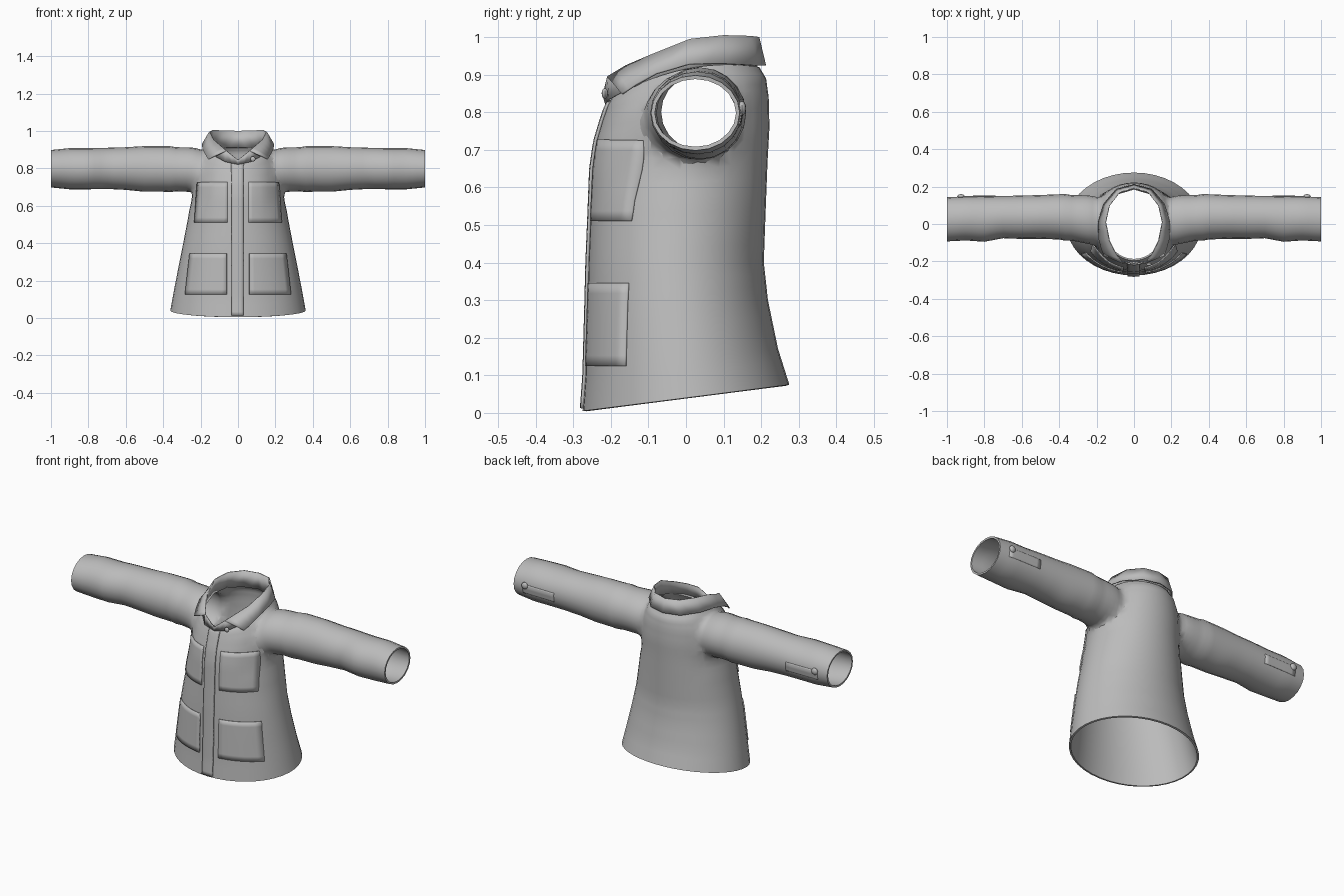
import bpy, bmesh, math
from mathutils import Vector
from mathutils.bvhtree import BVHTree

cube = bpy.data.objects.get("Cube")
if cube:
    bpy.data.objects.remove(cube, do_unlink=True)

cloth = bpy.data.materials.new("grey cloth")
cloth.use_nodes = True
GREY = (0.5, 0.5, 0.5, 1)
cloth.diffuse_color = GREY
cloth.node_tree.nodes["Principled BSDF"].inputs["Base Color"].default_value = GREY


def make_object(name, bm, thickness=0, angle=40):
    """Turn a bmesh into a smooth-shaded object, optionally given thickness."""
    bmesh.ops.recalc_face_normals(bm, faces=bm.faces)
    mesh = bpy.data.meshes.new(name)
    bm.to_mesh(mesh)
    bm.free()
    mesh.materials.append(cloth)
    obj = bpy.data.objects.new(name, mesh)
    bpy.context.collection.objects.link(obj)
    if thickness:
        solid = obj.modifiers.new("thickness", "SOLIDIFY")
        solid.thickness = thickness
        solid.offset = -1
    bpy.ops.object.select_all(action="DESELECT")
    obj.select_set(True)
    bpy.context.view_layer.objects.active = obj
    bpy.ops.object.shade_smooth_by_angle(angle=math.radians(angle))
    return obj


def refine(rows, steps=3):
    """Insert evenly blended rows between the given ones."""
    out = []
    for a, b in zip(rows, rows[1:]):
        out += [[p + (q - p) * i / steps for p, q in zip(a, b)] for i in range(steps)]
    return out + [list(rows[-1])]


def loft(rows, ring_point, segments):
    """Closed tube with fan caps; returns the mesh and both cap centres."""
    bm = bmesh.new()
    rings = [[bm.verts.new(ring_point(row, math.tau * i / segments))
              for i in range(segments)] for row in rows]
    for a, b in zip(rings, rings[1:]):
        for i in range(segments):
            j = (i + 1) % segments
            bm.faces.new((a[i], a[j], b[j], b[i]))
    centres = []
    for ring in (rings[0], rings[-1]):
        centre = sum((v.co for v in ring), Vector()) / segments
        hub = bm.verts.new(centre)
        centres.append(centre)
        for i in range(segments):
            bm.faces.new((ring[i], ring[(i + 1) % segments], hub))
    return bm, centres


# Torso rows: front z, back z, side lift, half width, front y, back y
TORSO = [
    (.005, .075, 0, .362, -.275, .275),
    (.10, .17, 0, .345, -.268, .245),
    (.28, .30, 0, .315, -.263, .218),
    (.40, .40, 0, .293, -.260, .207),
    (.52, .54, 0, .268, -.255, .212),
    (.65, .67, 0, .247, -.250, .217),
    (.72, .76, 0, .240, -.240, .222),
    (.78, .84, .01, .225, -.222, .220),
    (.82, .89, .025, .200, -.208, .213),
    (.84, .92, .035, .170, -.195, .195),
]
# Sleeve rows: x, centre y, centre z, y radius, z radius
SLEEVE = [
    (.15, .015, .785, .11, .09),
    (.22, .020, .793, .142, .127),
    (.30, .030, .794, .132, .126),
    (.40, .038, .797, .121, .122),
    (.50, .038, .797, .117, .122),
    (.60, .036, .799, .116, .114),
    (.70, .037, .800, .113, .110),
    (.80, .027, .798, .122, .110),
    (.90, .030, .798, .118, .110),
    (1.0, .025, .798, .118, .100),
]


def torso_point(row, t):
    zf, zb, lift, half, yf, yb = row
    s = math.sin(t)
    return (half * math.cos(t), (yf + yb) / 2 + s * (yb - yf) / 2,
            (zf + zb) / 2 + s * (zb - zf) / 2 + lift * (1 - s * s))


def sleeve_point(side):
    return lambda r, t: (side * r[0], r[1] + r[3] * math.cos(t), r[2] + r[4] * math.sin(t))


# Coat shell: torso and sleeves merged, then opened at hem, neck and cuffs
torso_bm, openings = loft(refine(TORSO), torso_point, 40)
coat = make_object("coat_shell", torso_bm)
parts = []
for side in (1, -1):
    bm, caps = loft(refine(SLEEVE), sleeve_point(side), 20)
    openings.append(caps[1])
    sleeve = make_object("sleeve_cutter", bm)
    parts.append(sleeve)
    join = coat.modifiers.new("join", "BOOLEAN")
    join.operation = "UNION"
    join.solver = "EXACT"
    join.object = sleeve
merged = bpy.data.meshes.new_from_object(
    coat.evaluated_get(bpy.context.evaluated_depsgraph_get()))
bm = bmesh.new()
bm.from_mesh(merged)
for obj in parts + [coat]:
    bpy.data.objects.remove(obj, do_unlink=True)
bmesh.ops.remove_doubles(bm, verts=bm.verts, dist=.002)
hubs = [v for v in bm.verts if any((v.co - c).length < .003 for c in openings)]
bmesh.ops.delete(bm, geom=hubs, context="VERTS")
armholes = [v for v in bm.verts if .16 < abs(v.co.x) < .34 and v.co.z > .58 and not v.is_boundary]
for _ in range(5):
    bmesh.ops.smooth_vert(bm, verts=armholes, factor=.5,
                          use_axis_x=True, use_axis_y=True, use_axis_z=True)
surface = BVHTree.FromBMesh(bm)
make_object("coat_shell", bm, .01, 60)


def on_cloth(x, z, facing, lift):
    hit, normal, _, _ = surface.ray_cast(Vector((x, facing * 2, z)), Vector((0, -facing, 0)))
    if hit is None:
        return None
    if normal.y * facing < 0:
        normal = -normal
    return hit + normal * lift


def patch(name, top, bottom, facing=-1, lift=.006, nx=8, nz=8):
    """Thin panel draped on the coat; top and bottom are (x0, x1, z)."""
    bm = bmesh.new()
    grid = []
    for k in range(nz + 1):
        x0, x1, z = (a + (b - a) * k / nz for a, b in zip(top, bottom))
        points = [on_cloth(x0 + (x1 - x0) * i / nx, z, facing, lift) for i in range(nx + 1)]
        if None not in points:
            grid.append([bm.verts.new(p) for p in points])
    for a, b in zip(grid, grid[1:]):
        for i in range(nx):
            bm.faces.new((a[i], a[i + 1], b[i + 1], b[i]))
    bmesh.ops.recalc_face_normals(bm, faces=bm.faces)
    if sum(f.normal.y for f in bm.faces) * facing < 0:
        bmesh.ops.reverse_faces(bm, faces=bm.faces)
    return make_object(name, bm, .008)


def button(name, place, radius, facing):
    bm = bmesh.new()
    bmesh.ops.create_uvsphere(bm, u_segments=12, v_segments=8, radius=radius)
    bmesh.ops.scale(bm, vec=(1, .6, 1), verts=bm.verts)
    bmesh.ops.translate(bm, vec=place + Vector((0, facing * .004, 0)), verts=bm.verts)
    make_object(name, bm)


# Button placket, pockets and cuff details
patch("front_placket", (-.035, .03, .83), (-.035, .03, .012), nx=4, nz=40, lift=.008)
for side, label in ((1, "left"), (-1, "right")):
    patch(label + "_chest_pocket", (side * .055, side * .215, .725), (side * .055, side * .23, .51))
    patch(label + "_hip_pocket", (side * .06, side * .255, .345), (side * .06, side * .28, .125))
    patch(label + "_cuff_placket", (side * .74, side * .94, .815), (side * .74, side * .94, .765),
          facing=1, lift=.003)
    button(label + "_cuff_button", on_cloth(side * .925, .81, 1, 0), .019, 1)
button("collar_button", Vector((.08, -.212, .85)), .014, -1)

# Collar: fold line, leaf edge and stand base, from centre back to the front
FOLD = [(0, .195, 1), (.08, .172, 1.003), (.135, .1, 1.005), (.155, .01, .995),
        (.135, -.09, .955), (.10, -.16, .925), (.065, -.21, .895), (0, -.222, .845)]
LEAF = [(0, .213, .925), (.095, .188, .925), (.165, .105, .93), (.193, .01, .93),
        (.19, -.08, .905), (.175, -.135, .875), (.16, -.172, .85)]
BASE = [(0, .19, .91), (.085, .165, .91), (.145, .1, .915), (.165, .01, .91),
        (.15, -.09, .885), (.115, -.16, .86), (.07, -.205, .835), (0, -.215, .82)]


def band(name, upper, lower):
    bm = bmesh.new()
    for side in (1, -1):
        rows = [[bm.verts.new((side * x, y, z)) for x, y, z in line]
                for line in (refine(upper, 2), refine(lower, 2))]
        for i in range(len(rows[0]) - 1):
            bm.faces.new((rows[0][i], rows[0][i + 1], rows[1][i + 1], rows[1][i]))
    bmesh.ops.remove_doubles(bm, verts=bm.verts, dist=.001)
    make_object(name, bm, .006, 50)


band("collar_leaf", FOLD[:-1], LEAF)
band("collar_stand", FOLD, BASE)
